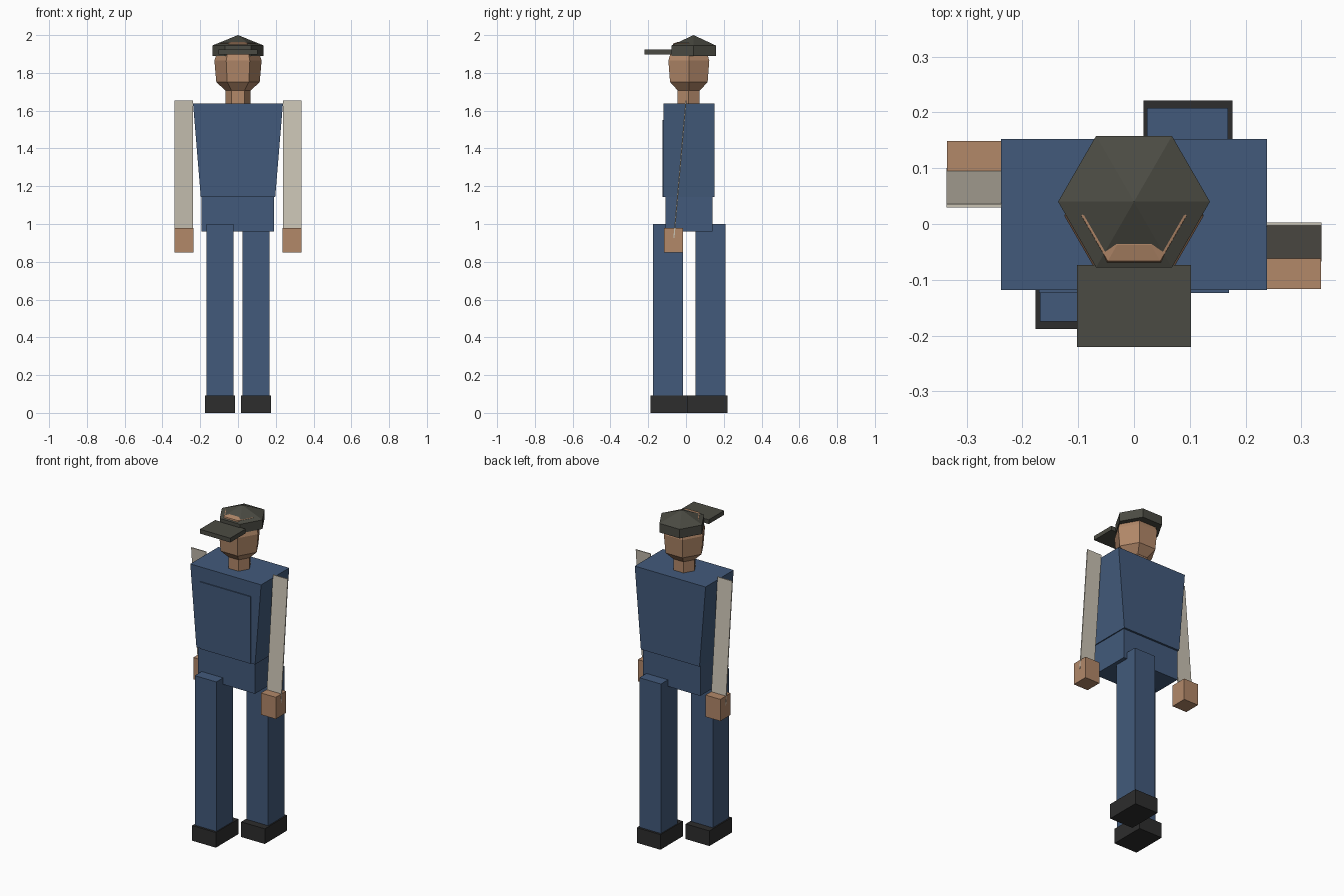
import bpy, math

if "Cube" in bpy.data.objects:
    bpy.data.objects.remove(bpy.data.objects["Cube"])

# ---------- materials ----------
def material(name, r, g, b):
    lin = [((c / 255 + 0.055) / 1.055) ** 2.4 for c in (r, g, b)]
    m = bpy.data.materials.new(name)
    m.diffuse_color = (*lin, 1)
    m.use_nodes = True
    m.node_tree.nodes["Principled BSDF"].inputs["Base Color"].default_value = m.diffuse_color
    return m

DENIM = material("blue denim", 66, 90, 123)
SKIN = material("skin", 178, 136, 105)
CAP = material("cap grey", 75, 75, 67)
BOOT = material("boot black", 45, 45, 45)
SLEEVE = material("sleeve beige", 202, 195, 180)

# ---------- helpers ----------
def make(name, verts, faces, mat):
    me = bpy.data.meshes.new(name)
    me.from_pydata(verts, [], faces)
    me.materials.append(mat)
    ob = bpy.data.objects.new(name, me)
    bpy.context.collection.objects.link(ob)
    return ob

def loft(name, rings, mat):
    """Skin a stack of equal-sized rings and close both ends."""
    n = len(rings[0])
    verts = [v for ring in rings for v in ring]
    faces = [list(range(n))[::-1], [len(verts) - n + i for i in range(n)]]
    for k in range(len(rings) - 1):
        for i in range(n):
            j = (i + 1) % n
            faces.append([k * n + i, k * n + j, (k + 1) * n + j, (k + 1) * n + i])
    return make(name, verts, faces, mat)

def rect(x0, x1, y0, y1, z):
    return [(x0, y0, z), (x1, y0, z), (x1, y1, z), (x0, y1, z)]

def box(name, x, y, z, mat):
    return loft(name, [rect(*x, *y, z[0]), rect(*x, *y, z[1])], mat)

def hexagon(r, y, z):
    return [(r * math.cos(i * math.pi / 3), y + r * math.sin(i * math.pi / 3), z)
            for i in range(6)]

# ---------- body ----------
loft("torso", [rect(-.197, .197, -.118, .152, 1.143),
               rect(-.238, .238, -.118, .152, 1.638)], DENIM)
box("pelvis", (-.194, .191), (-.109, .14), (.96, 1.143), DENIM)
box("bib", (-.17, .17), (-.124, -.116), (1.143, 1.55), DENIM)

# ---------- limbs: one side is the other turned half round the body axis ----------
AXIS_Y = 0.0165
for side, s in (("left", 1), ("right", -1)):
    def X(a, b): return tuple(sorted((s * a, s * b)))
    def Y(a, b):
        return (a, b) if s > 0 else (2 * AXIS_Y - b, 2 * AXIS_Y - a)
    box(side + "_leg", X(.023, .168), Y(.05, .208), (.08, 1.0), DENIM)
    box(side + "_boot", X(.017, .176), Y(.006, .221), (0, .092), BOOT)
    box(side + "_hand", X(.236, .335), Y(-.116, -.016), (.848, .98), SKIN)
    # flat, slanted sleeve
    loft(side + "_sleeve", [rect(*X(.237, .336), *Y(-.067, -.061), .925),
                            rect(*X(.237, .336), *Y(-.003, .003), 1.655)], SLEEVE)

# ---------- head ----------
loft("neck", [hexagon(.067, .014, z) for z in (1.63, 1.72)], SKIN)
loft("head", [hexagon(r, .015, z) for r, z in
              ((.067, 1.706), (.115, 1.752), (.125, 1.865), (.094, 1.957), (.061, 1.9645))], SKIN)

# ---------- cap ----------
loft("cap_band", [hexagon(.136, .04, z) for z in (1.89, 1.945)], CAP)
crown = hexagon(.136, .04, 1.945) + [(0, .04, 2.0)]
make("cap_crown", crown, [[i, (i + 1) % 6, 6] for i in range(6)], CAP)
box("cap_brim", (-.102, .102), (-.22, -.073), (1.898, 1.924), CAP)
